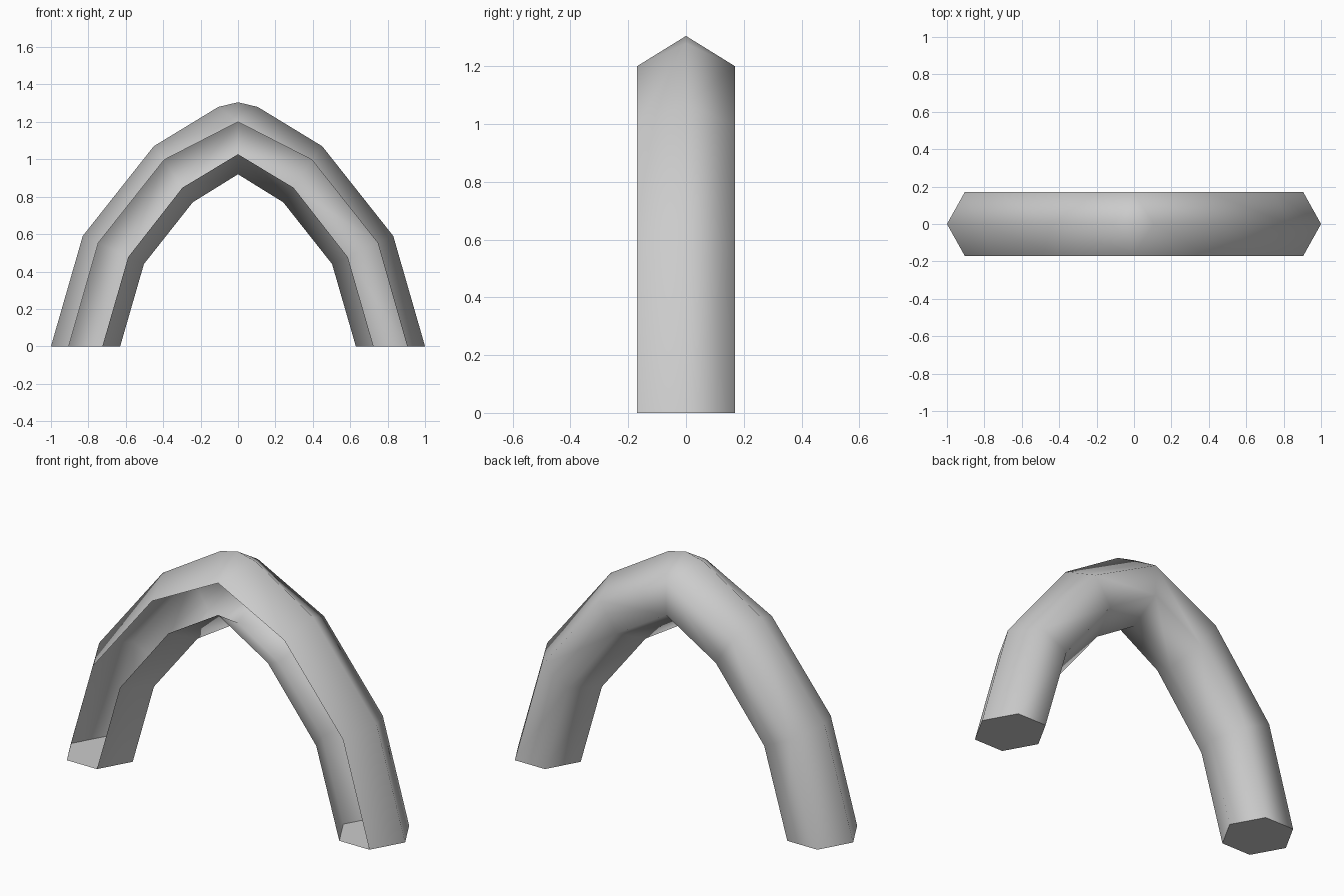
import bpy, bmesh
from math import radians

cube = bpy.data.objects.get("Cube")
if cube:
    bpy.data.objects.remove(cube, do_unlink=True)

grey = bpy.data.materials.new("light_grey")
grey.use_nodes = True
grey.diffuse_color = (0.6, 0.6, 0.6, 1)
grey.node_tree.nodes["Principled BSDF"].inputs["Base Color"].default_value = (0.6, 0.6, 0.6, 1)

HALF = 0.17  # half depth of the hexagonal tube

# Sections from apex to foot: outer ridge, outer edge, inner edge, inner ridge (x, z)
sections = [
    [(0, 1.305), (0, 1.2), (0, 1.027), (0, 0.92)],
    [(0.105, 1.28), (0, 1.2), (0, 1.027), (0, 0.92)],  # splits only the outer ridge
    [(0.45, 1.07), (0.395, 0.997), (0.297, 0.848), (0.242, 0.77)],
    [(0.83, 0.59), (0.747, 0.553), (0.587, 0.477), (0.503, 0.44)],
    [(1, 0), (0.905, 0), (0.725, 0), (0.63, 0)],
]


def ring(bm, section, side):
    """Hexagon running from the front inner edge round to the front outer edge."""
    ridge, outer, inner, belly = section
    loop = [(inner, -HALF), (belly, 0), (inner, HALF), (outer, HALF), (ridge, 0), (outer, -HALF)]
    return [bm.verts.new((side * x, y, z)) for (x, z), y in loop]


# Arch tube: open along the front, capped at both feet
bm = bmesh.new()
rings = [ring(bm, s, -1) for s in reversed(sections)]
rings += [ring(bm, s, 1) for s in sections[1:]]
for a, b in zip(rings, rings[1:]):
    for i in range(5):
        bm.faces.new((a[i], a[i + 1], b[i + 1], b[i]))
bm.faces.new(rings[0])
bm.faces.new(rings[-1])
bmesh.ops.remove_doubles(bm, verts=bm.verts, dist=0.0005)
bmesh.ops.recalc_face_normals(bm, faces=bm.faces)

# Make sure the foot caps, and with them the whole shell, face outward
bm.faces.ensure_lookup_table()
cap = next(f for f in bm.faces if len(f.verts) == 6)
if cap.normal.z > 0:
    bmesh.ops.reverse_faces(bm, faces=bm.faces)

mesh = bpy.data.meshes.new("arch_tube")
bm.to_mesh(mesh)
bm.free()
mesh.materials.append(grey)
arch = bpy.data.objects.new("arch_tube", mesh)
bpy.context.collection.objects.link(arch)

# Smooth along the tube, crisp at the foot caps
bpy.ops.object.select_all(action="DESELECT")
arch.select_set(True)
bpy.context.view_layer.objects.active = arch
bpy.ops.object.shade_smooth_by_angle(angle=radians(70))
